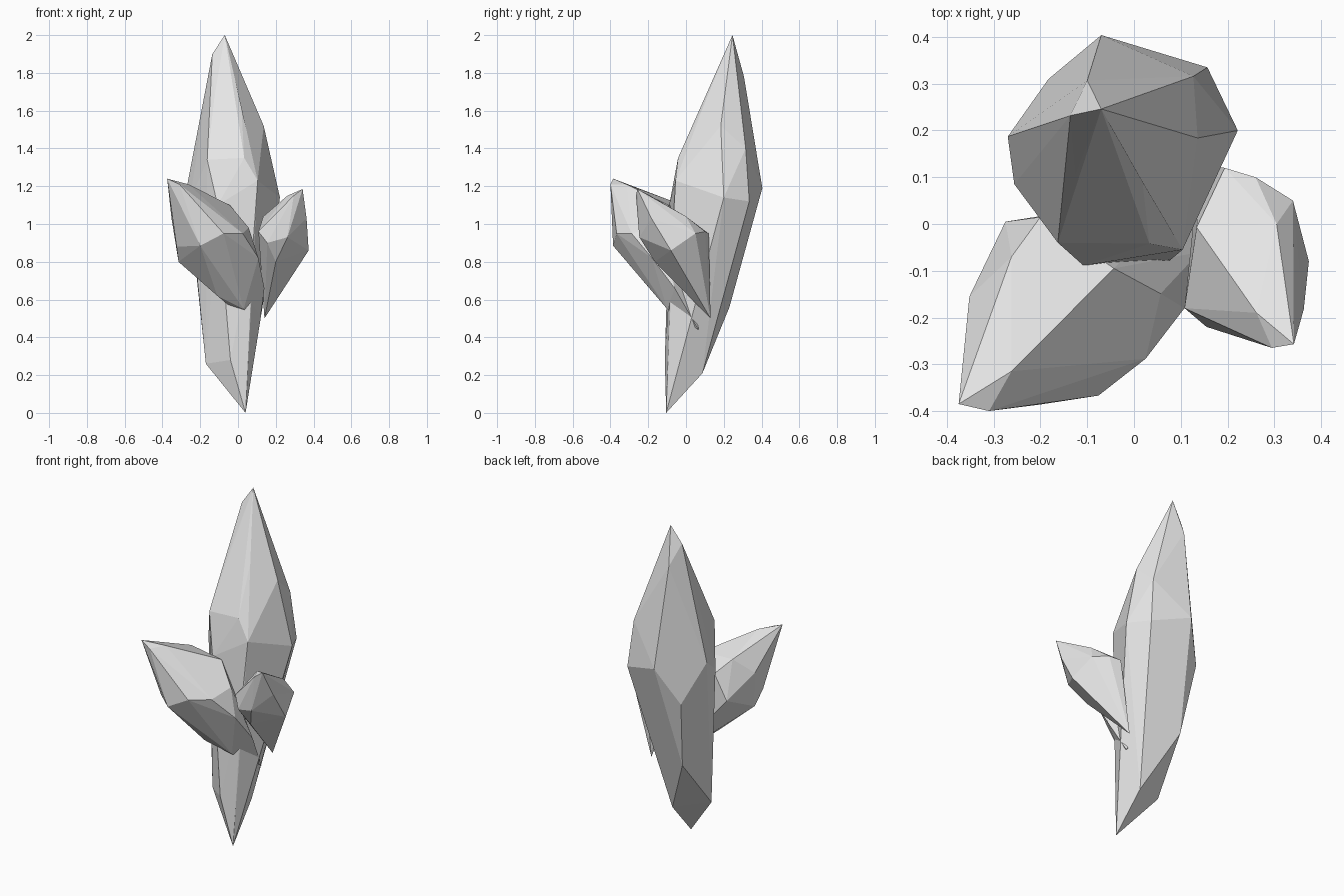
import bpy
import bmesh
import math

stone = bpy.data.materials.new("pale grey crystal")
stone.diffuse_color = (0.8, 0.8, 0.8, 1.0)


def crystal(name, corners):
    """Wrap the corner points of one shard in a faceted convex skin."""
    bm = bmesh.new()
    for p in corners:
        bm.verts.new(p)
    result = bmesh.ops.convex_hull(bm, input=bm.verts[:])
    loose = [v for v in bm.verts if not v.link_faces]
    bmesh.ops.delete(bm, geom=loose, context='VERTS')
    bmesh.ops.dissolve_limit(bm, angle_limit=math.radians(2),
                             verts=bm.verts[:], edges=bm.edges[:])
    bmesh.ops.recalc_face_normals(bm, faces=bm.faces[:])
    mesh = bpy.data.meshes.new(name)
    bm.to_mesh(mesh)
    bm.free()
    mesh.materials.append(stone)
    obj = bpy.data.objects.new(name, mesh)
    bpy.context.collection.objects.link(obj)
    return obj


# Tall shard: foot, lower ring, waist, shoulder, tip
crystal("tall_crystal", [
    (.04, -.105, 0),
    (-.17, 0, .26), (-.04, -.112, .28), (.03, .087, .21), (-.137, .23, .56),
    (.08, -.075, .9), (-.183, .31, .97), (-.108, -.089, 1.1),
    (-.256, .085, 1.12), (.222, .2, 1.14), (.157, .335, 1.12),
    (-.07, .404, 1.19), (-.27, .187, 1.2), (.104, -.055, 1.23),
    (-.163, -.04, 1.34), (.033, -.042, 1.35), (.127, .316, 1.4),
    (.136, .184, 1.52), (-.179, .2, 1.6), (.018, .091, 1.62),
    (-.125, .106, 1.67), (-.1, .307, 1.78),
    (-.136, .232, 1.9), (-.07, .246, 2.0)])

# Left shard: leans out to the front left
crystal("left_crystal", [
    (.11, .066, .44),
    (.03, -.1, .55), (-.11, -.16, .62), (.14, -.06, .66),
    (-.315, -.204, .8), (.108, -.18, .82), (-.325, -.27, .88),
    (-.2, -.386, .885), (-.275, .005, .9), (-.01, -.315, .95),
    (-.076, -.367, .95), (.025, -.288, .95), (.057, -.149, .98),
    (-.352, -.155, 1.03), (-.2, .015, 1.05), (-.043, -.095, 1.1),
    (-.262, -.07, 1.12), (-.262, -.315, 1.21),
    (-.31, -.4, 1.21), (-.375, -.385, 1.24)])

# Right shard: shorter, leans out to the front right
crystal("right_crystal", [
    (.14, .13, .5),
    (.2, -.165, .8), (.374, -.08, .86), (.155, -.22, .9),
    (.262, -.247, .93), (.194, .12, .95), (.34, .05, .95),
    (.26, .1, .96), (.108, -.18, .96), (.363, -.183, 1.03),
    (.305, 0, 1.04), (.134, -.007, 1.04), (.262, -.19, 1.15),
    (.295, -.265, 1.15), (.342, -.257, 1.185)])
